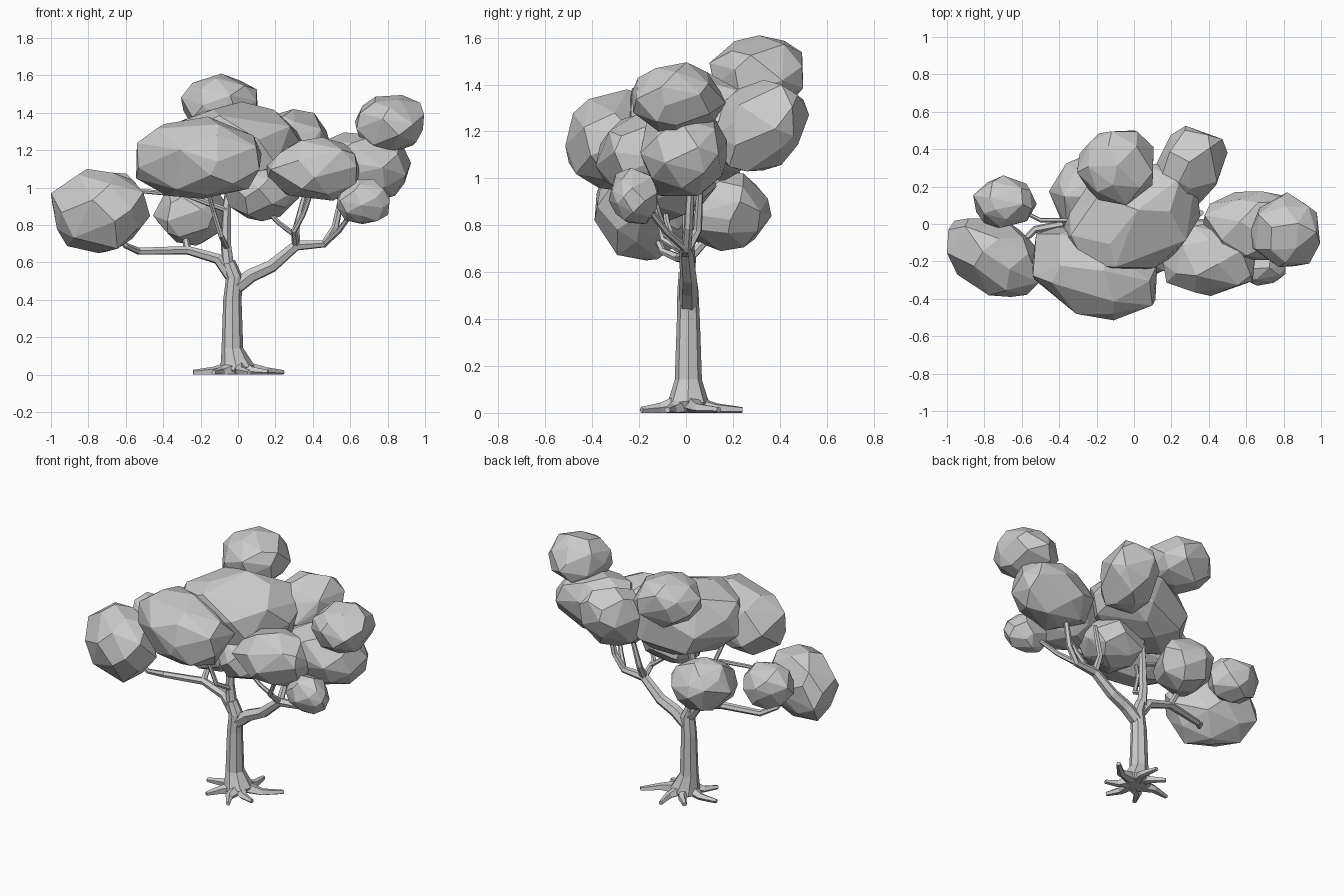
import bpy, bmesh, math, random
from mathutils import Vector

if "Cube" in bpy.data.objects:
    bpy.data.objects.remove(bpy.data.objects["Cube"])

def finish(name, bm):
    bmesh.ops.recalc_face_normals(bm, faces=bm.faces)
    me = bpy.data.meshes.new(name)
    bm.to_mesh(me)
    bm.free()
    ob = bpy.data.objects.new(name, me)
    bpy.context.collection.objects.link(ob)
    return ob

def tube(bm, path, sides=6):
    """Faceted tapering limb through (x, y, z, radius) points, kept above the ground."""
    pts = [Vector(p[:3]) for p in path]
    side = None
    rings = []
    for i, p in enumerate(pts):
        d = (pts[min(i + 1, len(pts) - 1)] - pts[max(i - 1, 0)]).normalized()
        if side is None:
            side = d.orthogonal()
        side = (side - d * side.dot(d)).normalized()
        up = d.cross(side)
        ring = []
        for k in range(sides):
            a = 2 * math.pi * k / sides
            v = p + (side * math.cos(a) + up * math.sin(a)) * path[i][3]
            v.z = max(v.z, 0)
            ring.append(bm.verts.new(v))
        rings.append(ring)
    for r, s in zip(rings, rings[1:]):
        for k in range(sides):
            bm.faces.new((r[k], r[(k + 1) % sides], s[(k + 1) % sides], s[k]))
    bm.faces.new(rings[0][::-1])
    bm.faces.new(rings[-1])

def limb(name, *paths, sides=6):
    bm = bmesh.new()
    for p in paths:
        tube(bm, p, sides)
    return finish(name, bm)

def foliage(name, seed, centre, radii, skew=0, tilt=0, n=30):
    """Irregular low-poly clump: hull of jittered sphere points, stretched along
    a plan diagonal (skew) and a y-z diagonal (tilt), fitted to its box."""
    rnd = random.Random(seed)
    pts = []
    for i in range(n):
        z = 1 - 2 * (i + 0.5) / n
        a = i * 2.39996 + rnd.uniform(-.3, .3) + seed
        z = max(-1, min(1, z + rnd.uniform(-.06, .06)))
        r = math.sqrt(1 - z * z)
        p = Vector((r * math.cos(a), r * math.sin(a), z)) * rnd.uniform(.93, 1.06)
        pts.append(Vector((p.x + skew * p.y, p.y + skew * p.x + tilt * p.z, p.z + tilt * p.y)))
    for ax in range(3):
        lo, hi = min(p[ax] for p in pts), max(p[ax] for p in pts)
        for p in pts:
            p[ax] = centre[ax] + radii[ax] * (2 * (p[ax] - lo) / (hi - lo) - 1)
    bm = bmesh.new()
    for p in pts:
        bm.verts.new(p)
    bmesh.ops.convex_hull(bm, input=bm.verts)
    bmesh.ops.delete(bm, geom=[v for v in bm.verts if not v.link_faces], context='VERTS')
    bmesh.ops.dissolve_limit(bm, angle_limit=math.radians(8), verts=bm.verts, edges=bm.edges)
    return finish(name, bm)

# trunk with flared foot
limb("trunk", [(0, .01, 0, .07), (-.005, .01, .03, .095), (-.015, .01, .07, .08), (-.03, .01, .14, .058),
               (-.03, .01, .4, .049), (-.02, .008, .52, .045), (-.05, .005, .6, .036)], sides=8)

# roots radiating along the ground, slightly bent
tips = [(.24, .14), (.02, .24), (-.11, .17), (-.24, .02), (-.13, -.15), (.06, -.19), (.16, -.08)]
bm = bmesh.new()
for x, y in tips:
    tube(bm, [(x * .2, y * .2, .03, .042), (x * .55 + y * .1, y * .55 - x * .1, .017, .026),
              (x, y, .012, .014)], 5)
finish("roots", bm)

# right bough and its twigs
limb("right_bough",
     [(-.02, .01, .46, .042), (.07, .01, .53, .04), (.18, .01, .58, .036), (.31, 0, .69, .03), (.46, .0, .70, .022),
      (.52, .01, .79, .02), (.56, .02, .98, .016)],
     [(.46, 0, .70, .018), (.54, -.08, .77, .015), (.62, -.17, .88, .012)],
     [(.31, 0, .69, .024), (.31, .05, .78, .019), (.36, .06, .97, .014)],
     [(.31, 0, .69, .022), (.30, -.09, .77, .016), (.35, -.12, .86, .014), (.4, -.16, 1.0, .012)],
     [(.30, -.06, .75, .015), (.22, -.08, .81, .013), (.15, -.09, .88, .011)])

# left bough and its twigs
limb("left_bough",
     [(-.04, .01, .53, .036), (-.11, .01, .62, .03), (-.27, .02, .665, .024), (-.53, -.03, .66, .02),
      (-.6, -.1, .69, .016), (-.68, -.15, .8, .012)],
     [(-.27, .02, .665, .02), (-.28, .08, .73, .018), (-.27, .15, .85, .013)])

# middle leader and its twigs
limb("middle_bough",
     [(-.05, .01, .56, .034), (-.065, .01, .7, .028), (-.06, .01, .9, .024), (-.03, .03, 1.1, .018)],
     [(-.06, 0, .68, .016), (-.09, -.1, .74, .015), (-.13, -.12, .87, .013), (-.18, -.2, 1.05, .011)],
     [(-.06, 0, .88, .015), (-.28, .02, .96, .013), (-.5, .02, .98, .012), (-.62, .08, .98, .01)])

# foliage clumps: centre, radii, plan skew, y-z tilt
clumps = {
    "left_low": ((-.735, -.18, .875), (.265, .21, .225), -.16),
    "left_back": ((-.69, .12, .945), (.17, .14, .14)),
    "low_back": ((-.255, .175, .86), (.2, .19, .17), .06),
    "crown_back": ((-.1, .3, 1.45), (.205, .2, .16)),
    "right_top": ((.81, -.03, 1.34), (.185, .2, .155)),
    "right_back": ((.3, .315, 1.225), (.2, .21, .195), .1, .12),
    "right_mid": ((.645, -.01, 1.11), (.28, .185, .185)),
    "right_low": ((.67, -.225, .925), (.14, .105, .12)),
    "centre_low": ((.125, -.07, .98), (.2, .2, .16)),
    "right_front": ((.405, -.19, 1.1), (.25, .195, .17)),
    "left_front": ((-.21, -.265, 1.16), (.335, .25, .22), -.17),
    "centre": ((-.01, .03, 1.225), (.365, .295, .235), .12),
}
for i, (name, args) in enumerate(clumps.items()):
    foliage("foliage_" + name, i + 3, *args)
